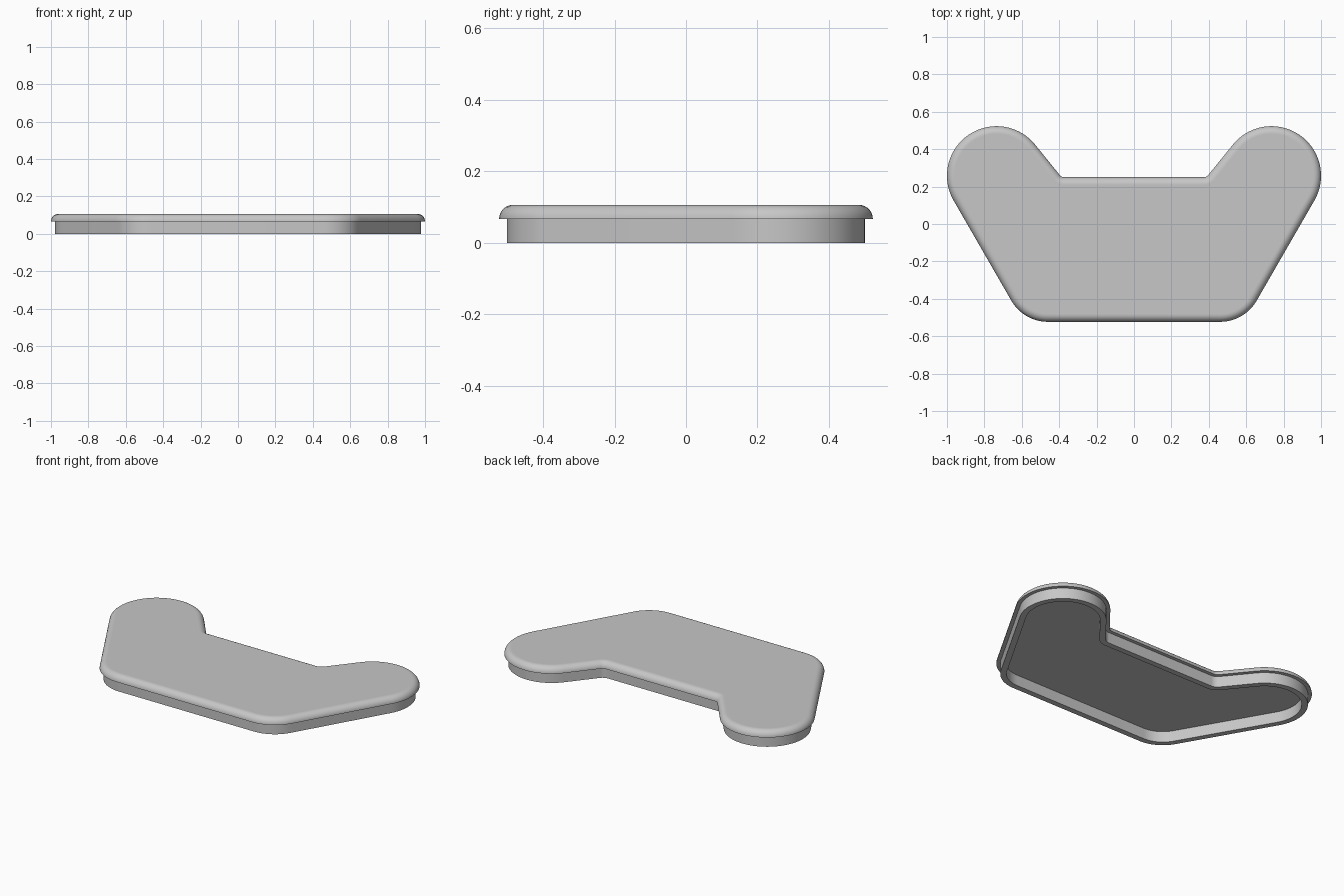
import bpy, bmesh
from math import sin, cos, radians, pi
from mathutils import Vector

cube = bpy.data.objects.get("Cube")
if cube:
    bpy.data.objects.remove(cube, do_unlink=True)

grey = bpy.data.materials.new("light grey")
grey.use_nodes = True
grey.diffuse_color = (0.57, 0.57, 0.57, 1)
grey.node_tree.nodes["Principled BSDF"].inputs["Base Color"].default_value = grey.diffuse_color

# Main dimensions
FRONT_Y, BACK_Y = -0.523, 0.25
LIP_Z, TOP_Z = 0.067, 0.106
ROUND = TOP_Z - LIP_Z
RIM_INSET, WALL = 0.022, 0.035
LOBE, LOBE_R = Vector((0.735, 0.258)), 0.265
CORNER_R, NOTCH_R = 0.226, 0.03
NOTCH_ANGLE = 141


def direction(deg):
    return Vector((cos(radians(deg)), sin(radians(deg))))


def arc(centre, radius, start, end, steps):
    return [centre + radius * direction(start + (end - start) * i / steps)
            for i in range(steps + 1)]


def outline(inset):
    """Two-lobed plan, offset inwards by inset."""
    corner = Vector((0.46, FRONT_Y + CORNER_R))
    n = direction(NOTCH_ANGLE)
    notch_y = BACK_Y + NOTCH_R
    notch_x = (n.dot(LOBE) + LOBE_R + NOTCH_R - n.y * notch_y) / n.x
    half = arc(corner, CORNER_R - inset, -90, -30, 14)
    half += arc(LOBE, LOBE_R - inset, -30, NOTCH_ANGLE, 36)
    half += arc(Vector((notch_x, notch_y)), NOTCH_R + inset, NOTCH_ANGLE + 180, 270, 8)
    return half + [Vector((-p.x, p.y)) for p in reversed(half)]


def loft(name, profile, cap_start=False, cap_end=False):
    """Skin the outline through (inset, height) pairs."""
    bm = bmesh.new()
    rings = [[bm.verts.new((p.x, p.y, z)) for p in outline(d)] for d, z in profile]
    for a, b in zip(rings, rings[1:]):
        for i in range(len(a)):
            j = (i + 1) % len(a)
            bm.faces.new((a[i], a[j], b[j], b[i]))
    if cap_start:
        bm.faces.new(rings[0][::-1])
    if cap_end:
        bm.faces.new(rings[-1])
    mesh = bpy.data.meshes.new(name)
    bm.to_mesh(mesh)
    bm.free()
    mesh.materials.append(grey)
    obj = bpy.data.objects.new(name, mesh)
    bpy.context.collection.objects.link(obj)
    bpy.ops.object.select_all(action='DESELECT')
    obj.select_set(True)
    bpy.context.view_layer.objects.active = obj
    bpy.ops.object.shade_smooth_by_angle(angle=radians(35))
    return obj


# Cover plate with a quarter-round upper edge
steps = 8
edge = [(ROUND * (1 - cos(i * pi / 2 / steps)), LIP_Z + ROUND * sin(i * pi / 2 / steps))
        for i in range(steps + 1)]
loft("cover_plate", edge + [(ROUND + 0.003, TOP_Z)], cap_start=True, cap_end=True)

# Hollow rim wall beneath the cover
inner = RIM_INSET + WALL
loft("rim_wall", [(inner, LIP_Z), (inner, 0), (RIM_INSET, 0), (RIM_INSET, LIP_Z)])
